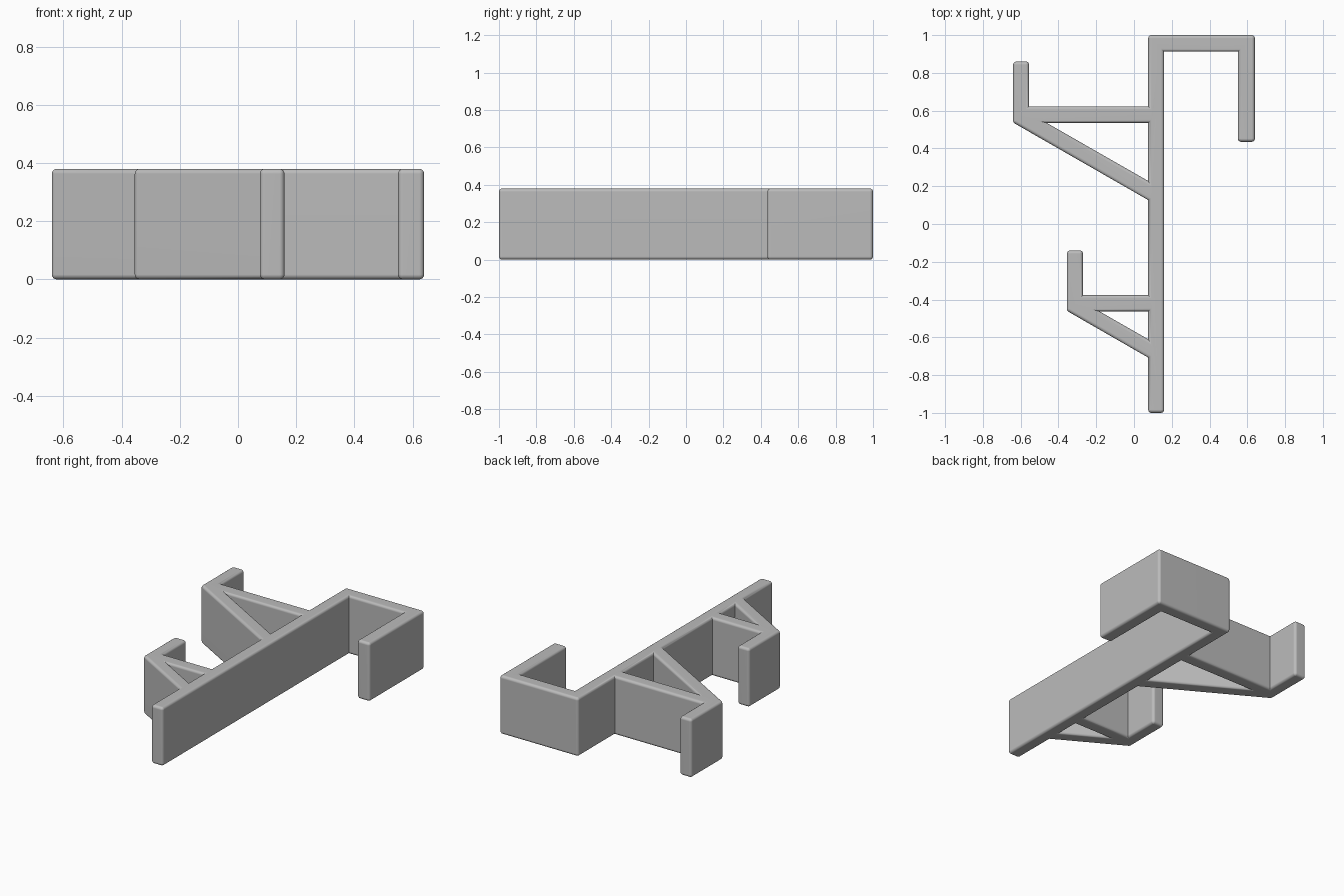
import bpy, bmesh, math
from mathutils import Vector

if "Cube" in bpy.data.objects:
    bpy.data.objects.remove(bpy.data.objects["Cube"])

HEIGHT, R, STEPS = 0.38, 0.017, 4   # thickness, edge rounding, rounding segments

# Solid lies to the left of every loop: outer outline runs CCW, holes run CW
outline = [(0.16, -1), (0.16, 0.912), (0.55, 0.912), (0.55, 0.435), (0.64, 0.435),   # spine, over-door hook
           (0.64, 1), (0.075, 1),
           (0.075, 0.623), (-0.555, 0.623), (-0.555, 0.86), (-0.64, 0.86),           # upper hook and brace
           (-0.64, 0.537), (0.075, 0.127),
           (0.075, -0.377), (-0.27, -0.377), (-0.27, -0.14), (-0.355, -0.14),        # lower hook and brace
           (-0.355, -0.46), (0.075, -0.707), (0.075, -1)]
upper_gap = [(-0.462, 0.535), (0.075, 0.535), (0.075, 0.228)]
lower_gap = [(-0.182, -0.463), (0.075, -0.463), (0.075, -0.61)]


def ring(points, inset):
    """Loop moved into the solid by inset, with rounded convex corners."""
    pts = [Vector(p) for p in points]
    out = []
    for i, p in enumerate(pts):
        d1 = (p - pts[i - 1]).normalized()
        d2 = (pts[(i + 1) % len(pts)] - p).normalized()
        n1, n2 = Vector((-d1.y, d1.x)), Vector((-d2.y, d2.x))
        miter = (n1 + n2) / (1 + n1.dot(n2))
        if d1.x * d2.y - d1.y * d2.x > 0:
            turn = math.atan2(d1.x * d2.y - d1.y * d2.x, d1.dot(d2))
            a0 = math.atan2(-n1.y, -n1.x)
            for k in range(STEPS + 1):
                a = a0 + turn * k / STEPS
                out.append(p + miter * R + (R - inset) * Vector((math.cos(a), math.sin(a))))
        else:
            out.append(p + miter * inset)
    return out


# Rounded rim profile from bottom to top as (inset, z)
arc = [(R * (1 - math.sin(a)), R * (1 - math.cos(a)))
       for a in (math.pi / 2 * k / STEPS for k in range(STEPS + 1))]
levels = arc + [(i, HEIGHT - z) for i, z in reversed(arc)]

# Walls and rounded rims
bm = bmesh.new()
for loop in (outline, upper_gap, lower_gap):
    rows = [[bm.verts.new((p.x, p.y, z)) for p in ring(loop, i)] for i, z in levels]
    for low, high in zip(rows, rows[1:]):
        for k in range(len(low)):
            bm.faces.new((low[k - 1], low[k], high[k], high[k - 1]))
bmesh.ops.remove_doubles(bm, verts=bm.verts, dist=1e-5)

# Flat top and bottom
for top in (False, True):
    rim = [e for e in bm.edges if e.is_boundary and (e.verts[0].co.z > HEIGHT / 2) == top]
    bmesh.ops.triangle_fill(bm, use_beauty=True, edges=rim, normal=(0, 0, 1 if top else -1))
bmesh.ops.recalc_face_normals(bm, faces=bm.faces)

mesh = bpy.data.meshes.new("double_hook_hanger")
bm.to_mesh(mesh)
bm.free()
hanger = bpy.data.objects.new("double_hook_hanger", mesh)
bpy.context.collection.objects.link(hanger)

grey = bpy.data.materials.new("plain_grey")
grey.diffuse_color = (0.5, 0.5, 0.5, 1)
grey.use_nodes = True
grey.node_tree.nodes["Principled BSDF"].inputs["Base Color"].default_value = grey.diffuse_color
mesh.materials.append(grey)

bpy.context.view_layer.objects.active = hanger
hanger.select_set(True)
bpy.ops.object.shade_smooth_by_angle(angle=math.radians(35))
hanger.modifiers.new("even_shading", 'WEIGHTED_NORMAL').keep_sharp = True
